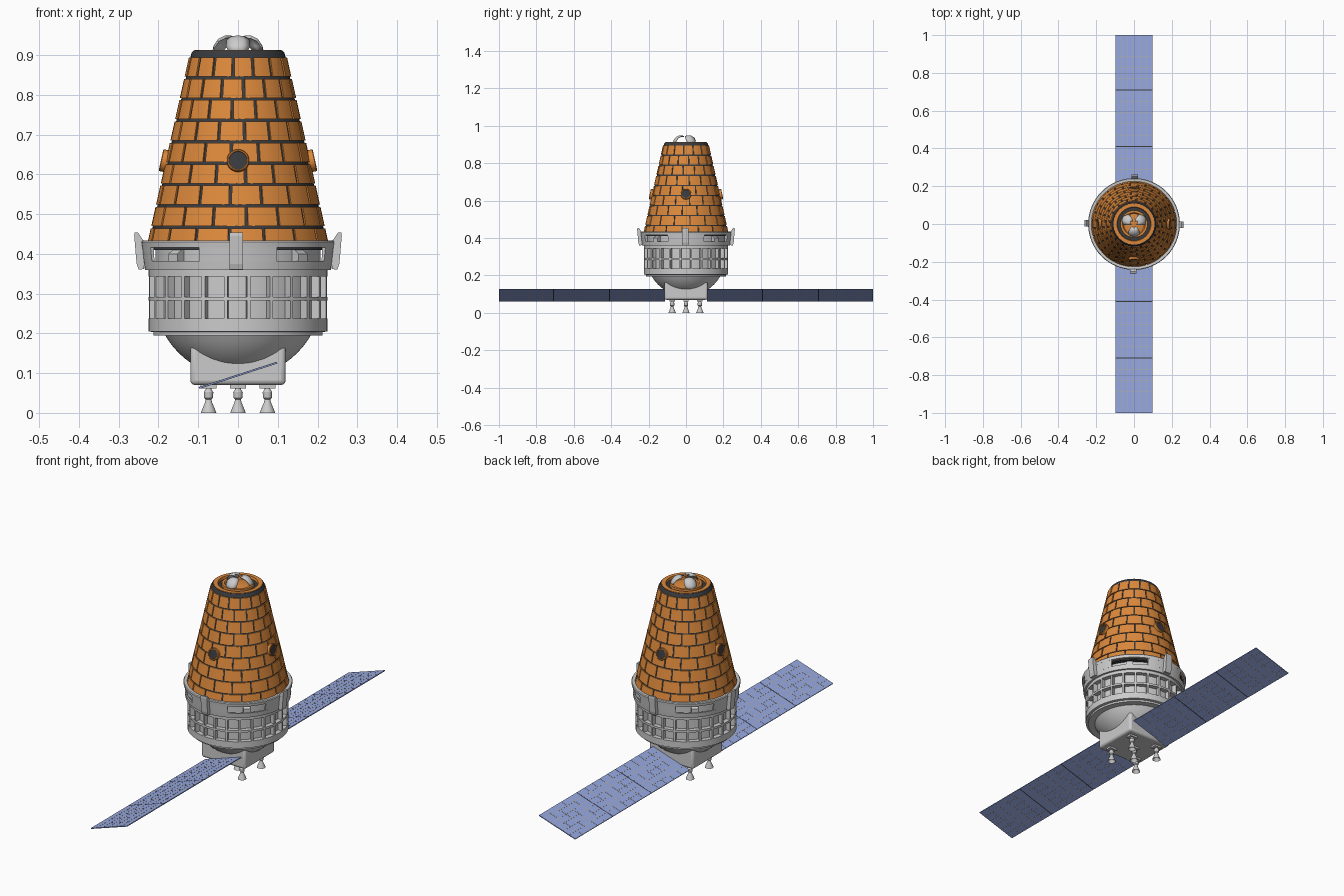
import bpy, bmesh, math
from mathutils import Matrix, Vector

if "Cube" in bpy.data.objects:
    bpy.data.objects.remove(bpy.data.objects["Cube"])

def material(name, rgb):
    m = bpy.data.materials.new(name)
    m.diffuse_color = (*rgb, 1)
    m.use_nodes = True
    m.node_tree.nodes["Principled BSDF"].inputs["Base Color"].default_value = m.diffuse_color
    return m

ORANGE = material("orange", (0.72, 0.25, 0.045))
DARK = material("dark", (0.04, 0.042, 0.047))
BLUE = material("cell_blue", (0.30, 0.39, 0.75))
GRID = material("cell_lines", (0.45, 0.43, 0.38))
rad = math.radians

def finish(name, bm, mat=None, smooth=True):
    bmesh.ops.recalc_face_normals(bm, faces=bm.faces)
    me = bpy.data.meshes.new(name)
    bm.to_mesh(me)
    bm.free()
    ob = bpy.data.objects.new(name, me)
    bpy.context.collection.objects.link(ob)
    if mat:
        me.materials.append(mat)
    if smooth:
        bpy.ops.object.select_all(action='DESELECT')
        ob.select_set(True)
        bpy.context.view_layer.objects.active = ob
        bpy.ops.object.shade_smooth_by_angle(angle=rad(35))
    return ob

def spin(bm, profile, n=64, mtx=Matrix(), closed=False):
    """Revolve (r, z) points around z."""
    rings = []
    for r, z in profile:
        if r == 0:
            rings.append([bm.verts.new(mtx @ Vector((0, 0, z)))] * n)
        else:
            rings.append([bm.verts.new(mtx @ Vector((r * math.cos(2 * math.pi * i / n),
                          r * math.sin(2 * math.pi * i / n), z))) for i in range(n)])
    pairs = list(zip(rings, rings[1:])) + ([(rings[-1], rings[0])] if closed else [])
    for a, b in pairs:
        for i in range(n):
            j = (i + 1) % n
            bm.faces.new(list(dict.fromkeys((a[i], a[j], b[j], b[i]))))

def lathe(name, profile, mat=None, n=64, closed=False):
    bm = bmesh.new()
    spin(bm, profile, n, closed=closed)
    return finish(name, bm, mat)

def arc_block(bm, a, widths, section, segs=1):
    """Block of (r, z) section swept around angle a; one arc width per section point."""
    cols = []
    for k in range(segs + 1):
        t = k / segs - 0.5
        cols.append([bm.verts.new((r * math.cos(a + w * t), r * math.sin(a + w * t), z))
                     for (r, z), w in zip(section, widths)])
    m = len(section)
    for c, d in zip(cols, cols[1:]):
        for i in range(m):
            bm.faces.new((c[i], c[(i + 1) % m], d[(i + 1) % m], d[i]))
    bm.faces.new(cols[0])
    bm.faces.new(cols[-1][::-1])

def box(bm, centre, size, mtx=Matrix()):
    bmesh.ops.create_cube(bm, size=1, matrix=mtx @ Matrix.Translation(centre) @ Matrix.Diagonal((*size, 1)))

# --- Conical capsule: dark shell with staggered orange tiles
def cone_r(z):
    return 0.227 - 0.106 * (z - 0.43) / 0.475

lathe("capsule_shell", [(0, 0.41), (cone_r(0.41) - 0.004, 0.41), (cone_r(0.905) - 0.004, 0.905),
                        (0.112, 0.911), (0.104, 0.911)], DARK)
levels = [0.415, 0.467] + [0.467 + 0.0537 * i for i in range(1, 9)]
bm = bmesh.new()
N = 16
for row, (z0, z1) in enumerate(zip(levels, levels[1:])):
    z0, z1 = z0 + 0.003, z1 - 0.003
    r0, r1 = cone_r(z0), cone_r(z1)
    w0, w1 = (2 * math.pi / N - 0.007 / r for r in (r0, r1))
    for i in range(N):
        arc_block(bm, 2 * math.pi * (i + 0.5 * (row % 2)) / N + 0.1, (w0, w0, w1, w1),
                  [(r0 - 0.007, z0), (r0, z0), (r1, z1), (r1 - 0.007, z1)], 4)
finish("heat_tiles", bm, ORANGE)

# --- Four portholes, square to the cone wall
frames, panes = bmesh.new(), bmesh.new()
for i in range(4):
    a, tilt = i * math.pi / 2, rad(12.5)
    d = Vector((math.cos(a) * math.cos(tilt), math.sin(a) * math.cos(tilt), math.sin(tilt)))
    m = Matrix.Translation((0.181 * math.cos(a), 0.181 * math.sin(a), 0.633)) @ d.to_track_quat('Z', 'Y').to_matrix().to_4x4()
    spin(frames, [(0.028, -0.02), (0.028, 0.011), (0.026, 0.013), (0.023, 0.013), (0.022, -0.02)], 32, m, True)
    spin(panes, [(0, 0.008), (0.0228, 0.008), (0.0228, -0.01)], 32, m)
finish("porthole_frames", frames, ORANGE)
finish("porthole_glass", panes, DARK)

# --- Docking port on top with three inward petals
lathe("docking_rim", [(0.111, 0.906), (0.109, 0.913), (0.09, 0.913), (0.087, 0.9)], ORANGE)
lathe("docking_groove", [(0.09, 0.902), (0.065, 0.902)], DARK)
lathe("docking_seat", [(0.073, 0.9), (0.072, 0.913), (0.06, 0.913), (0.055, 0.906), (0.03, 0.911), (0, 0.913)], ORANGE)
bm = bmesh.new()
path = [(0.072, 0.908, 0.022), (0.065, 0.925, 0.03), (0.053, 0.941, 0.029), (0.037, 0.949, 0.022), (0.022, 0.949, 0.01)]
for ang in (30, 150, 270):
    m = Matrix.Rotation(rad(ang), 4, 'Z')
    rows = [[bm.verts.new(m @ Vector((r - 0.012 * t * t, t * w, z - 0.004 * t * t))) for t in (-1, -0.5, 0, 0.5, 1)]
            for r, z, w in path]
    for a, b in zip(rows, rows[1:]):
        for i in range(4):
            bm.faces.new((a[i], a[i + 1], b[i + 1], b[i]))
petals = finish("docking_petals", bm)
petals.modifiers.new("thickness", 'SOLIDIFY').thickness = 0.004

# --- Adapter skirt: two rings joined by panels, with window gaps at the diagonals
lathe("skirt_top_ring", [(0.215, 0.432), (0.24, 0.434), (0.243, 0.43), (0.241, 0.416), (0.232, 0.416)], closed=True)
lathe("skirt_bottom_ring", [(0.205, 0.359), (0.234, 0.359), (0.237, 0.382), (0.23, 0.382)], closed=True)
lathe("skirt_inner_wall", [(0.208, 0.345), (0.208, 0.432)])
bm = bmesh.new()
for i in range(4):
    a = i * math.pi / 2
    arc_block(bm, a, [rad(48)] * 4, [(0.23, 0.38), (0.2368, 0.38), (0.241, 0.418), (0.232, 0.418)], 10)
    arc_block(bm, a + math.pi / 4, [rad(8)] * 4, [(0.2, 0.36), (0.232, 0.36), (0.232, 0.4), (0.2, 0.42)], 2)
finish("skirt_panels", bm)

# --- Four release clamps around the skirt
bm = bmesh.new()
outline = [(0.236, 0.362), (0.25, 0.36), (0.255, 0.375), (0.261, 0.445), (0.26, 0.454), (0.252, 0.454), (0.234, 0.428)]
for i in range(4):
    m = Matrix.Rotation(i * math.pi / 2, 4, 'Z')
    sides = [[bm.verts.new(m @ Vector((r, y, z))) for r, z in outline] for y in (-0.021, 0.013)]
    for k in range(len(outline)):
        j = (k + 1) % len(outline)
        bm.faces.new((sides[0][k], sides[0][j], sides[1][j], sides[1][k]))
    bm.faces.new(sides[0])
    bm.faces.new(sides[1][::-1])
finish("skirt_clamps", bm, smooth=False)

# --- Ribbed service section
lathe("service_wall", [(0.203, 0.2), (0.203, 0.362)])
lathe("service_top_rib", [(0.2, 0.343), (0.225, 0.343), (0.225, 0.36), (0.2, 0.36)], closed=True)
lathe("service_mid_rib", [(0.2, 0.282), (0.225, 0.282), (0.225, 0.292), (0.2, 0.292)], closed=True)
lathe("service_base", [(0.2, 0.237), (0.225, 0.237), (0.225, 0.205), (0.213, 0.203), (0.213, 0.194), (0.17, 0.194)])
bm = bmesh.new()
for i in range(24):
    arc_block(bm, rad(15 * i + 7), [0.04] * 4, [(0.2, 0.236), (0.2245, 0.236), (0.2245, 0.345), (0.2, 0.345)])
finish("service_upright_ribs", bm, smooth=False)

# --- Tank dome and square engine housing below it
R = 0.211
lathe("tank_dome", [(R * math.sin(rad(t)), 0.3 - R * math.cos(rad(t))) for t in range(0, 61, 5)])
bm = bmesh.new()
box(bm, (0, 0, 0.121), (0.24, 0.232, 0.102))
housing = finish("engine_housing", bm)
bev = housing.modifiers.new("round", 'BEVEL')
bev.width, bev.segments = 0.012, 3

# --- Five engines: bell, chamber and mount
bm = bmesh.new()
plates = bmesh.new()
for x, y in [(0, 0)] + [(sx * 0.074, sy * 0.074) for sx in (-1, 1) for sy in (-1, 1)]:
    spin(bm, [(0, 0.028), (0.012, 0.012), (0.0185, 0), (0.0195, 0), (0.015, 0.012), (0.009, 0.026), (0.007, 0.034),
              (0.011, 0.038), (0.012, 0.052), (0.007, 0.06), (0.007, 0.075)], 24, Matrix.Translation((x, y, 0)))
    box(plates, (x, y, 0.066), (0.04, 0.028, 0.01))
finish("engine_nozzles", bm)
finish("engine_mounts", plates, smooth=False)

# --- Two tilted solar wings, three hinged sections each
tilt = Matrix.Translation((0, 0, 0.0945)) @ Matrix.Rotation(-math.atan(0.325), 4, 'Y')
W = 0.207
cells, lines, hinges = bmesh.new(), bmesh.new(), bmesh.new()
for side in (-1, 1):
    for y0, y1 in ((0.112, 0.407), (0.412, 0.707), (0.712, 1.0)):
        mid, length = side * (y0 + y1) / 2, y1 - y0
        box(cells, (0, mid, 0), (W, length, 0.004), tilt)
        for k in range(1, 6):
            box(lines, (W * (k / 6 - 0.5), mid, 0), (0.0025, length - 0.002, 0.0048), tilt)
        for k in range(1, 5):
            box(lines, (0, side * (y0 + length * k / 5), 0), (W - 0.002, 0.0025, 0.0048), tilt)
    for y in (0.4095, 0.7095):
        box(hinges, (0, side * y, 0), (W, 0.005, 0.003), tilt)
finish("solar_panels", cells, BLUE, False)
finish("solar_cell_lines", lines, GRID, False)
finish("solar_hinges", hinges, DARK, False)
